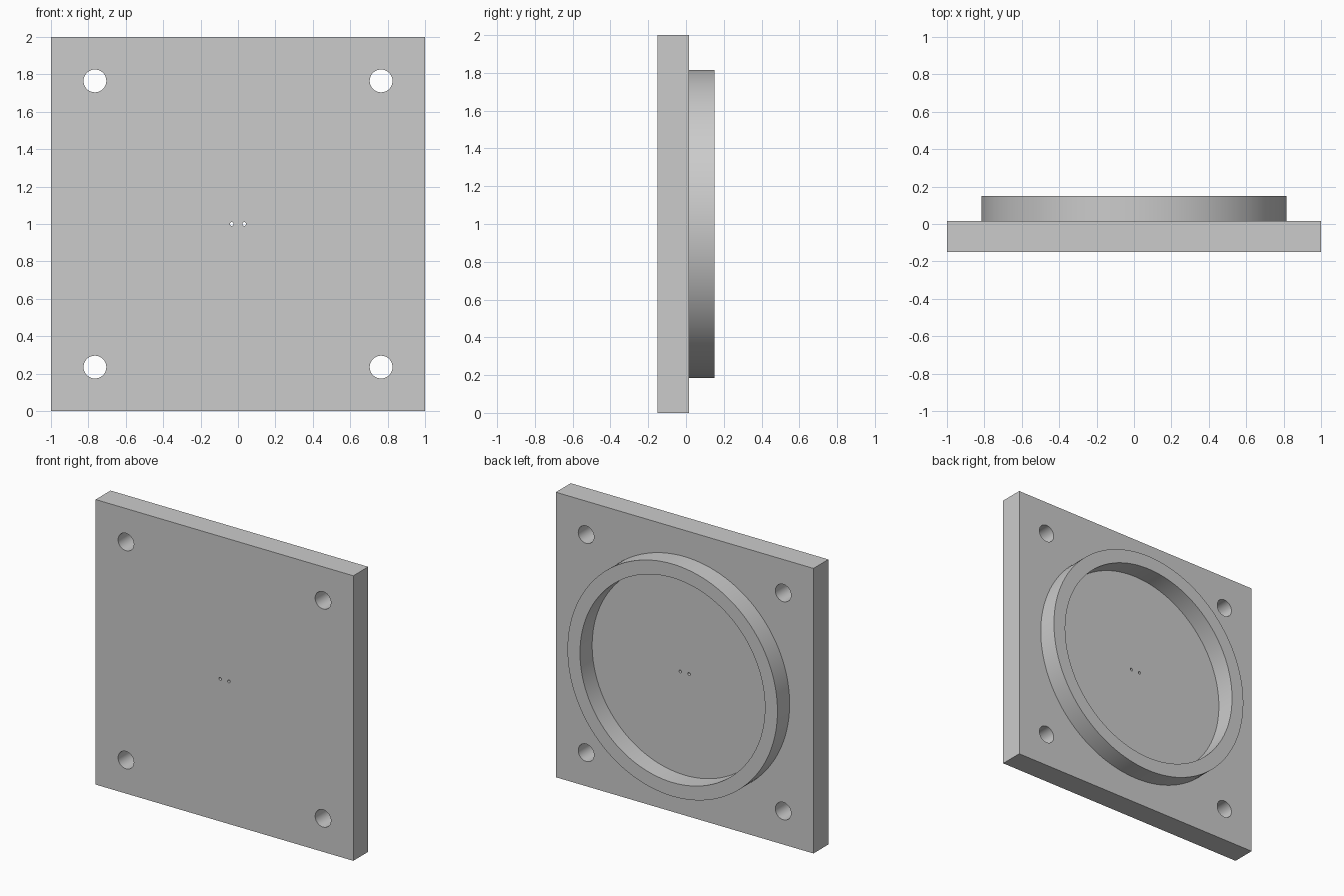
import bpy
import math
from mathutils import Matrix

if "Cube" in bpy.data.objects:
    bpy.data.objects.remove(bpy.data.objects["Cube"])

FRONT, FACE, BACK = -0.15, 0.015, 0.15   # plate front, plate back, ring back
CENTRE_Z = 1.0

grey = bpy.data.materials.new("plain grey")
grey.use_nodes = True
grey.diffuse_color = (0.6, 0.6, 0.6, 1)
grey.node_tree.nodes["Principled BSDF"].inputs["Base Color"].default_value = (0.6, 0.6, 0.6, 1)


def cylinder_y(name, x, z, radius, y0, y1, sides):
    """Cylinder running along y from y0 to y1."""
    bpy.ops.mesh.primitive_cylinder_add(vertices=sides, radius=radius, depth=y1 - y0)
    obj = bpy.context.object
    obj.name = name
    obj.data.transform(Matrix.Translation((x, (y0 + y1) / 2, z))
                       @ Matrix.Rotation(math.pi / 2, 4, "X"))
    obj.data.materials.append(grey)
    return obj


def cut(target, cutter):
    """Subtract the cutter from the target and remove it."""
    mod = target.modifiers.new("cut", "BOOLEAN")
    mod.operation = "DIFFERENCE"
    mod.solver = "EXACT"
    mod.object = cutter
    bpy.ops.object.select_all(action="DESELECT")
    bpy.context.view_layer.objects.active = target
    target.select_set(True)
    bpy.ops.object.modifier_apply(modifier=mod.name)
    bpy.data.objects.remove(cutter)


def smooth(obj):
    bpy.ops.object.select_all(action="DESELECT")
    bpy.context.view_layer.objects.active = obj
    obj.select_set(True)
    bpy.ops.object.shade_smooth_by_angle(angle=math.radians(30))


# Square plate
bpy.ops.mesh.primitive_cube_add(size=1)
plate = bpy.context.object
plate.name = "square_plate"
plate.data.transform(Matrix.Translation((0, (FRONT + FACE) / 2, CENTRE_Z))
                     @ Matrix.Diagonal((2, FACE - FRONT, 2, 1)))
plate.data.materials.append(grey)

# Corner bolt holes and the pair of tiny centre holes
holes = [(sx * 0.765, CENTRE_Z + sz * 0.765, 0.061) for sx in (-1, 1) for sz in (-1, 1)]
holes += [(sx * 0.034, CENTRE_Z, 0.01) for sx in (-1, 1)]
for x, z, radius in holes:
    cut(plate, cylinder_y("hole_cutter", x, z, radius, FRONT - 0.1, FACE + 0.1, 48))
smooth(plate)

# Raised ring on the back, set slightly into the plate
ring = cylinder_y("raised_ring", 0, CENTRE_Z, 0.815, FACE - 0.02, BACK, 128)
cut(ring, cylinder_y("bore_cutter", 0, CENTRE_Z, 0.718, FACE - 0.1, BACK + 0.1, 128))
smooth(ring)
